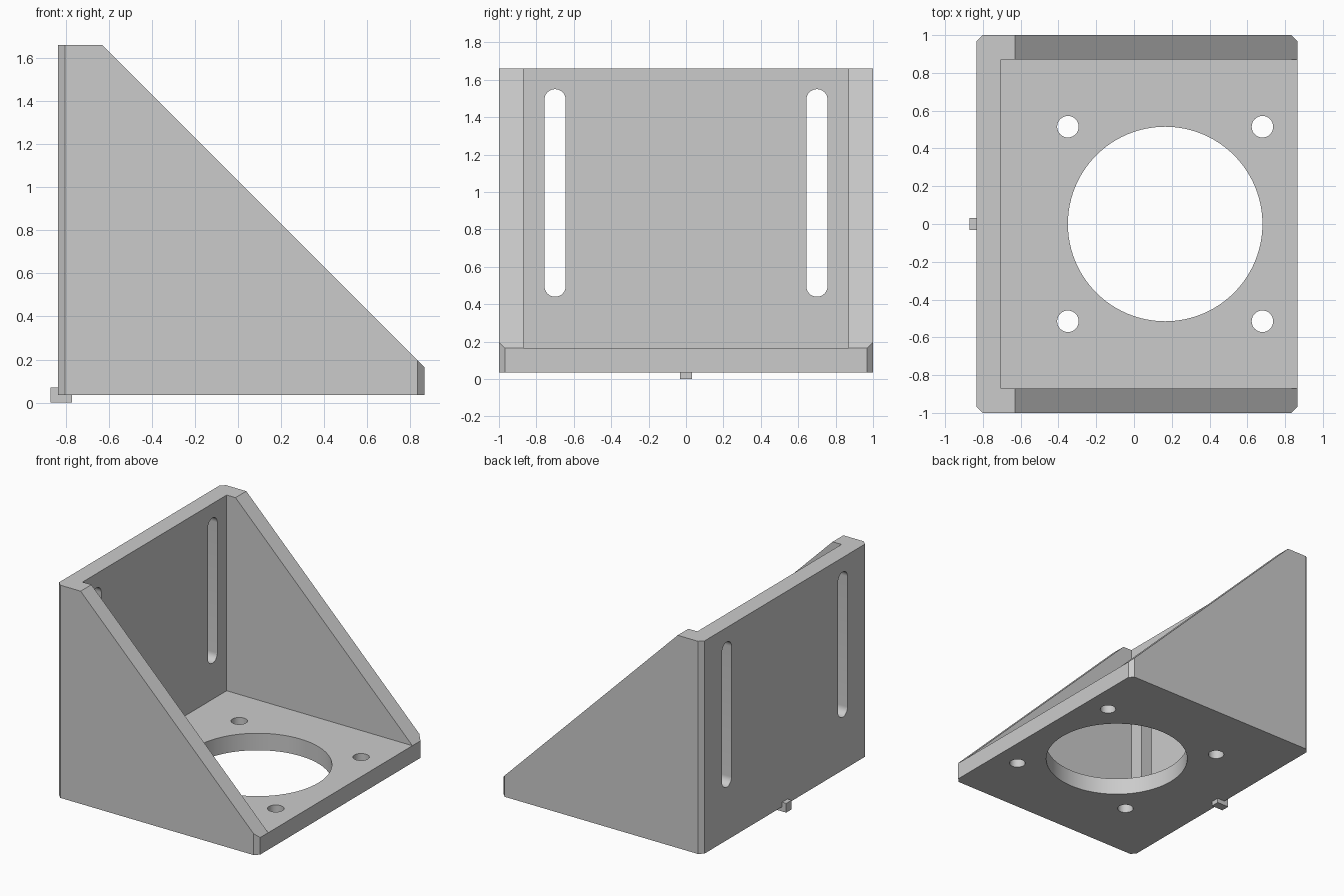
import bpy, bmesh
from math import sin, cos, pi, radians

cube = bpy.data.objects.get("Cube")
if cube:
    bpy.data.objects.remove(cube, do_unlink=True)

grey = bpy.data.materials.new("plain grey")
grey.use_nodes = True
colour = (0.6, 0.6, 0.6, 1)
grey.diffuse_color = colour
grey.node_tree.nodes["Principled BSDF"].inputs["Base Color"].default_value = colour

# Outer limits and wall thickness
X0, X1, Y, Z0, Z1 = -0.835, 0.865, 1.0, 0.035, 1.66
WALL, CHAMFER = 0.13, 0.033


def make_object(name, bm):
    bmesh.ops.recalc_face_normals(bm, faces=bm.faces)
    mesh = bpy.data.meshes.new(name)
    bm.to_mesh(mesh)
    bm.free()
    mesh.materials.append(grey)
    obj = bpy.data.objects.new(name, mesh)
    bpy.context.collection.objects.link(obj)
    return obj


def prism(points, offset):
    """Closed solid made by sweeping an outline along an offset."""
    bm = bmesh.new()
    face = bm.faces.new([bm.verts.new(p) for p in points])
    swept = bmesh.ops.extrude_face_region(bm, geom=[face])["geom"]
    verts = [v for v in swept if isinstance(v, bmesh.types.BMVert)]
    bmesh.ops.translate(bm, verts=verts, vec=offset)
    return bm


def box(x0, x1, y0, y1, z0, z1):
    return prism([(x0, y0, z0), (x1, y0, z0), (x1, y1, z0), (x0, y1, z0)],
                 (0, 0, z1 - z0))


def round_cutter(x, y, radius, sides):
    ring = [2 * pi * i / sides for i in range(sides)]
    return prism([(x + radius * cos(a), y + radius * sin(a), -0.1) for a in ring],
                 (0, 0, 0.4))


def slot_cutter(y, low, high, radius, steps=16):
    outline = []
    for centre, start in ((high - radius, 0), (low + radius, pi)):
        for i in range(steps + 1):
            a = start + pi * i / steps
            outline.append((X0 - 0.1, y + radius * cos(a), centre + radius * sin(a)))
    return prism(outline, (WALL + 0.2, 0, 0))


# Bracket block: chamfered plan, swept up and sliced along the slope
c = CHAMFER
plan = [(X0 + c, -Y), (X1 - c, -Y), (X1, -Y + c), (X1, Y - c),
        (X1 - c, Y), (X0 + c, Y), (X0, Y - c), (X0, -Y + c)]
bm = prism([(x, y, Z0) for x, y in plan], (0, 0, Z1 - Z0))
cut = bmesh.ops.bisect_plane(bm, geom=bm.verts[:] + bm.edges[:] + bm.faces[:],
                             plane_co=(X1, 0, Z0 + WALL), plane_no=(1, 0, 1),
                             clear_outer=True)
bmesh.ops.holes_fill(bm, edges=[e for e in bm.edges if e.is_boundary])
bracket = make_object("angle_bracket", bm)

# Cavity between the side walls, motor opening, bolt holes and slots
cutters = [box(X0 + WALL, X1 + 0.2, WALL - Y, Y - WALL, Z0 + WALL, Z1 + 0.2)]
centre, reach = 0.165, 0.515
cutters.append(round_cutter(centre, 0, reach, 96))
for side in (-1, 1):
    for end in (-1, 1):
        cutters.append(round_cutter(centre + end * reach, side * reach, 0.057, 32))
    cutters.append(slot_cutter(side * 0.7, 0.44, 1.55, 0.057))

bpy.context.view_layer.objects.active = bracket
for cutter_mesh in cutters:
    cutter = make_object("cutter", cutter_mesh)
    cutter.hide_render = True
    mod = bracket.modifiers.new("cut", 'BOOLEAN')
    mod.operation = 'DIFFERENCE'
    mod.solver = 'EXACT'
    mod.object = cutter
    bpy.ops.object.modifier_apply(modifier=mod.name)
    bpy.data.objects.remove(cutter, do_unlink=True)

# Small locating tab under the back edge
make_object("locating_tab", box(-0.87, -0.77, -0.033, 0.033, 0, 0.07))

# Smooth bores, crisp edges
bpy.ops.object.select_all(action='DESELECT')
bracket.select_set(True)
bpy.context.view_layer.objects.active = bracket
bpy.ops.object.shade_smooth_by_angle(angle=radians(20))
